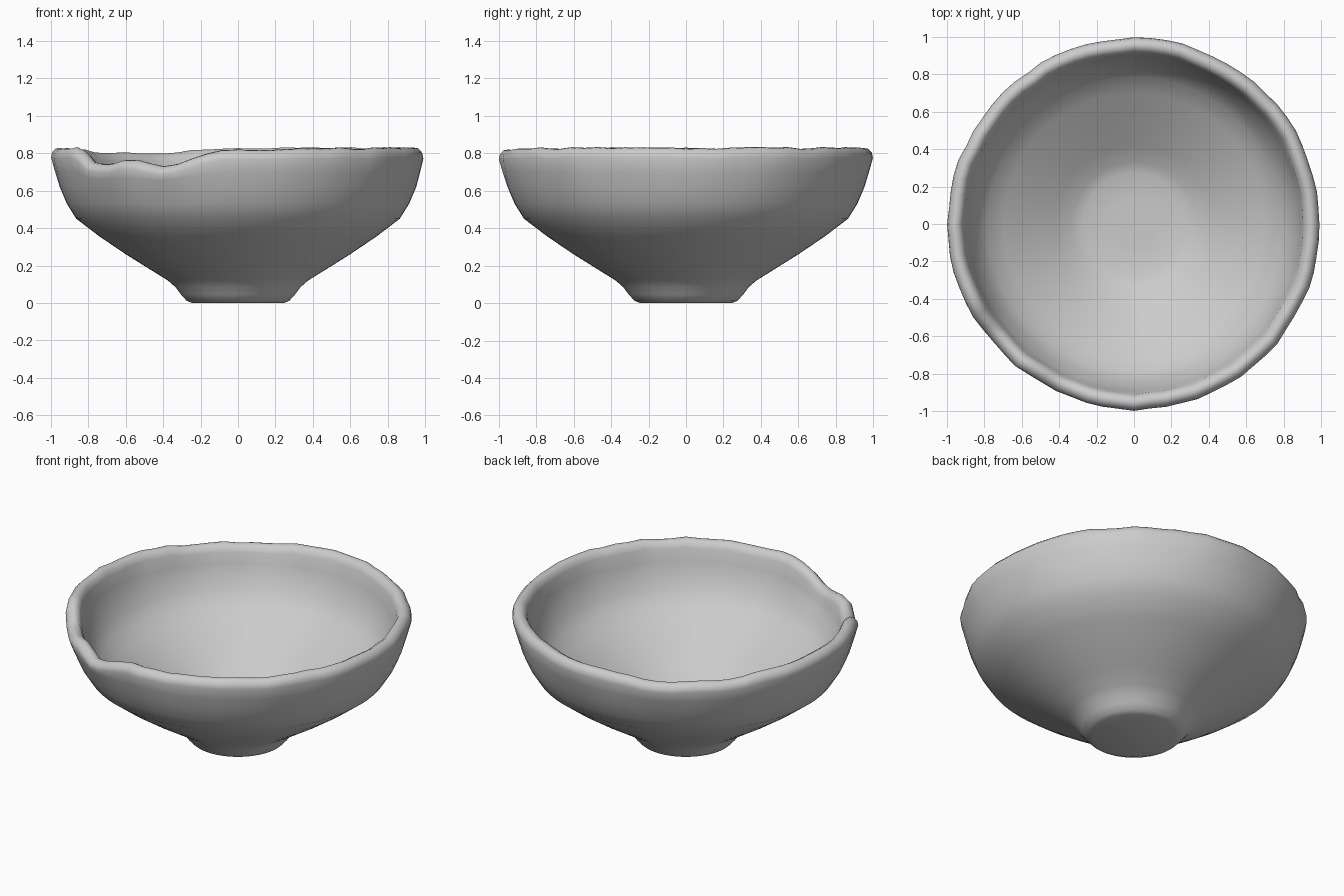
import bpy, bmesh, math, random

if "Cube" in bpy.data.objects:
    bpy.data.objects.remove(bpy.data.objects["Cube"])

random.seed(4)
SEG = 72

# Cross-section (radius, height): outer foot -> rim -> inner floor
PROFILE = [(0.245, 0.0), (0.275, 0.012), (0.305, 0.045), (0.335, 0.085), (0.375, 0.12),
           (0.48, 0.185), (0.60, 0.26), (0.74, 0.355), (0.865, 0.45), (0.915, 0.53),
           (0.953, 0.62), (0.975, 0.70), (0.994, 0.775), (0.988, 0.803), (0.968, 0.824),
           (0.945, 0.828), (0.922, 0.815), (0.907, 0.785), (0.893, 0.71), (0.872, 0.64),
           (0.835, 0.56), (0.785, 0.49), (0.70, 0.432), (0.56, 0.34), (0.42, 0.248),
           (0.33, 0.192), (0.27, 0.172), (0.13, 0.168)]

# Worn and chipped stretches of rim: (angle in degrees, drop)
CHIP = [(95, 0.0), (112, 0.025), (140, 0.025), (160, 0.0), (203, 0.0), (209, 0.0),
        (216, 0.09), (224, 0.085), (234, 0.06), (246, 0.10), (254, 0.06),
        (262, 0.015), (275, 0.01), (290, 0.0)]


def chip_drop(deg):
    for (a0, d0), (a1, d1) in zip(CHIP, CHIP[1:]):
        if a0 <= deg <= a1:
            return d0 + (d1 - d0) * (deg - a0) / (a1 - a0)
    return 0.0


# Hand-worn unevenness of the rim, per column
wave_r = [random.uniform(-0.006, 0.007) for _ in range(SEG)]
wave_z = [random.uniform(-0.005, 0.005) for _ in range(SEG)]

bm = bmesh.new()
rings = []
for r, z in PROFILE:
    ring = []
    rim = min(1.0, max(0.0, (z - 0.62) / 0.17))
    for i in range(SEG):
        a = 2 * math.pi * i / SEG
        drop = chip_drop(math.degrees(a))
        rr = r + rim * (wave_r[i] - 0.12 * drop)
        zz = z + rim * (wave_z[i] - drop)
        ring.append(bm.verts.new((rr * math.cos(a), rr * math.sin(a), zz)))
    rings.append(ring)

# Bowl wall
for lo, hi in zip(rings, rings[1:]):
    for i in range(SEG):
        j = (i + 1) % SEG
        bm.faces.new((lo[i], lo[j], hi[j], hi[i]))

# Flat underside and shallow inner floor
bm.faces.new(list(reversed(rings[0])))
centre = bm.verts.new((0, 0, 0.167))
for i in range(SEG):
    bm.faces.new((rings[-1][i], rings[-1][(i + 1) % SEG], centre))

bmesh.ops.recalc_face_normals(bm, faces=bm.faces)
mesh = bpy.data.meshes.new("bowl")
bm.to_mesh(mesh)
bm.free()
bowl = bpy.data.objects.new("bowl", mesh)
bpy.context.collection.objects.link(bowl)

bpy.context.view_layer.objects.active = bowl
bowl.select_set(True)
bpy.ops.object.shade_smooth_by_angle(angle=math.radians(50))
